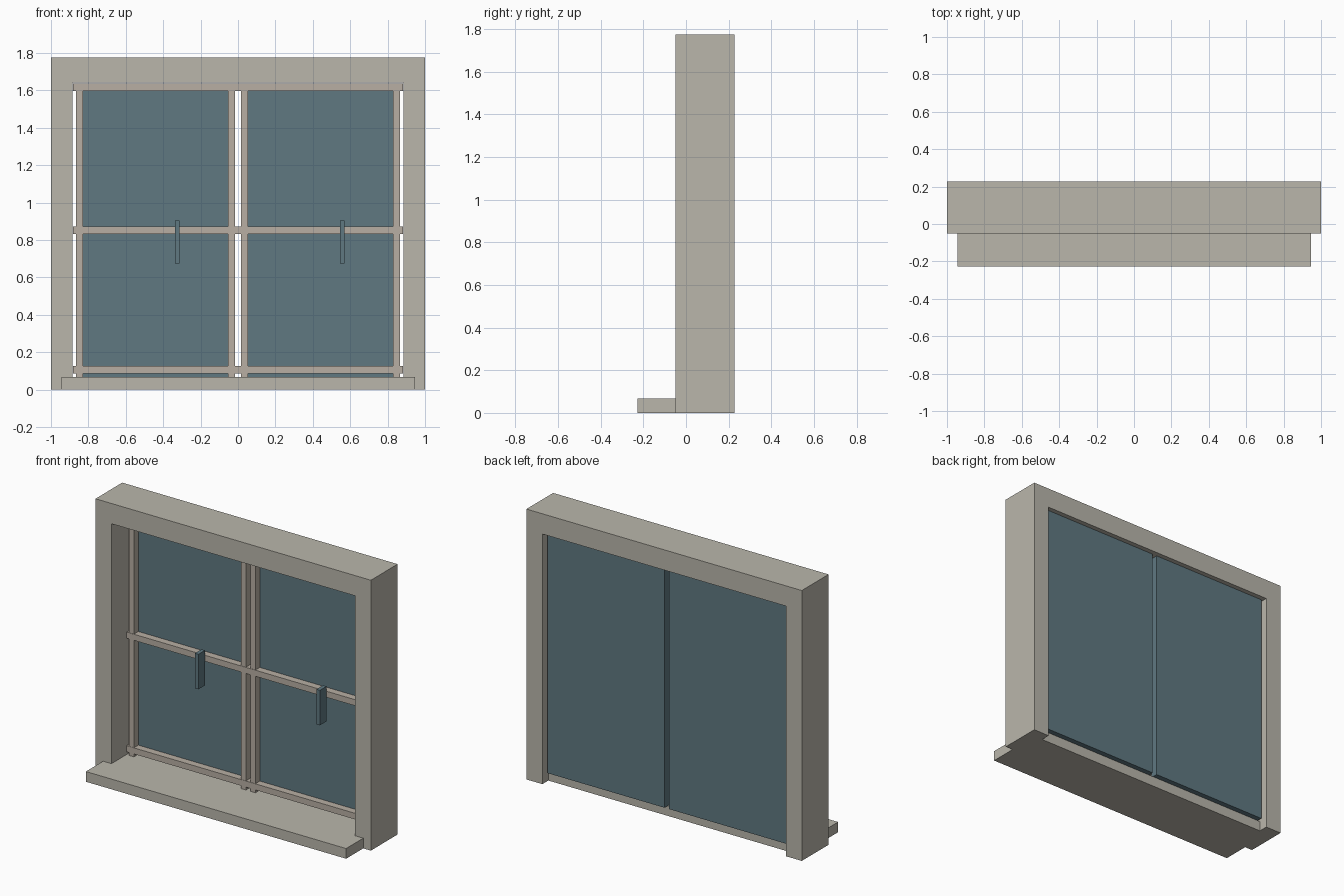
import bpy, bmesh

if "Cube" in bpy.data.objects:
    bpy.data.objects.remove(bpy.data.objects["Cube"])


def material(name, rgb):
    m = bpy.data.materials.new(name)
    m.diffuse_color = (*rgb, 1)
    m.use_nodes = True
    m.node_tree.nodes["Principled BSDF"].inputs["Base Color"].default_value = m.diffuse_color
    return m


STONE = material("warm_grey_frame", (0.49, 0.47, 0.41))
BAR = material("beige_bars", (0.48, 0.43, 0.37))
GLASS = material("blue_grey_glass", (0.115, 0.19, 0.222))


def prism(name, pts, offset, mat):
    """Extrude a closed outline by an offset vector."""
    mesh = bpy.data.meshes.new(name)
    bm = bmesh.new()
    face = bm.faces.new([bm.verts.new(p) for p in pts])
    ext = bmesh.ops.extrude_face_region(bm, geom=[face])
    verts = [g for g in ext["geom"] if isinstance(g, bmesh.types.BMVert)]
    bmesh.ops.translate(bm, verts=verts, vec=offset)
    bmesh.ops.recalc_face_normals(bm, faces=bm.faces)
    bm.to_mesh(mesh)
    bm.free()
    mesh.materials.append(mat)
    obj = bpy.data.objects.new(name, mesh)
    bpy.context.collection.objects.link(obj)
    return obj


def box(name, x, y, z, mat):
    pts = [(x[0], y[0], z[0]), (x[1], y[0], z[0]), (x[1], y[0], z[1]), (x[0], y[0], z[1])]
    return prism(name, pts, (0, y[1] - y[0], 0), mat)


# Outer frame: jambs and header as one upside-down U
IN, TOP = 0.884, 1.642
outline = [(-1, 0), (-1, 1.775), (1, 1.775), (1, 0), (IN, 0), (IN, TOP), (-IN, TOP), (-IN, 0)]
prism("outer_frame", [(x, -0.05, z) for x, z in outline], (0, 0.277, 0), STONE)

# Sill: wide ledge in front, narrower between the jambs
SILL = 0.067
half = [(0.945, -0.228), (0.945, -0.05), (IN, -0.05), (IN, 0.165)]
plan = half + [(-x, y) for x, y in reversed(half)]
prism("sill", [(x, y, 0) for x, y in plan], (0, 0, SILL), STONE)

# Two panes with their upright bars
for side, s in (("left", -1), ("right", 1)):
    box(side + "_pane", sorted((s * 0.016, s * 0.866)), (0.15, 0.2), (SILL, 1.638), GLASS)
    for label, a, b in (("inner", 0.016, 0.053), ("outer", 0.829, 0.866)):
        box(f"{side}_{label}_upright", sorted((s * a, s * b)), (0.105, 0.15), (SILL, 1.638), BAR)

# Cross rails running over both panes
for label, z in (("bottom", 0.107), ("middle", 0.853), ("top", 1.618)):
    box(label + "_rail", (-0.882, 0.882), (0.103, 0.15), (z - 0.02, z + 0.02), BAR)

# Handles
for side, x in (("left", -0.325), ("right", 0.558)):
    box(side + "_handle", (x - 0.0125, x + 0.0125), (0.035, 0.104), (0.675, 0.905), GLASS)
